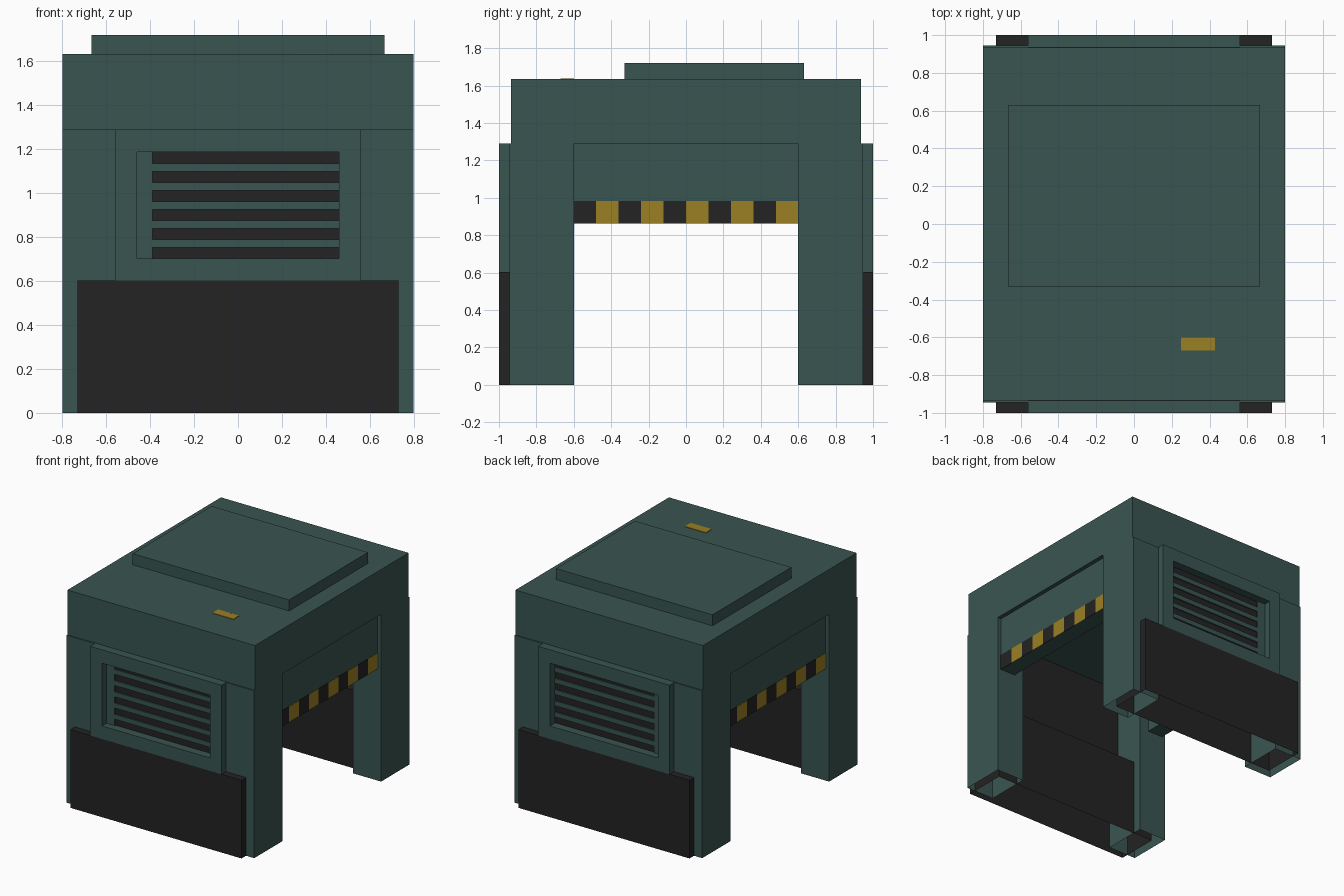
import bpy, bmesh

if "Cube" in bpy.data.objects:
    bpy.data.objects.remove(bpy.data.objects["Cube"])

def material(name, rgb):
    m = bpy.data.materials.new(name)
    m.diffuse_color = (*rgb, 1)
    m.use_nodes = True
    m.node_tree.nodes["Principled BSDF"].inputs["Base Color"].default_value = m.diffuse_color
    return m

TEAL = material("dark teal paint", (0.041, 0.091, 0.081))
BLACK = material("black rubber", (0.0168, 0.0168, 0.0168))
YELLOW = material("hazard yellow", (0.325, 0.215, 0.0175))

def boxes(name, mat, bounds, open_bottom=False):
    """One object made of boxes, each given as two opposite corners."""
    bm = bmesh.new()
    for a, b in bounds:
        verts = bmesh.ops.create_cube(bm, size=1)["verts"]
        for v in verts:
            v.co = [(p + q) / 2 + c * abs(q - p) for p, q, c in zip(a, b, v.co)]
    if open_bottom:
        bm.normal_update()
        down = [f for f in bm.faces if f.normal.z < -0.9]
        bmesh.ops.delete(bm, geom=down, context='FACES')
    mesh = bpy.data.meshes.new(name)
    bm.to_mesh(mesh)
    bm.free()
    mesh.materials.append(mat)
    obj = bpy.data.objects.new(name, mesh)
    bpy.context.collection.objects.link(obj)
    return obj

# upper housing, roof hatch and small roof marker
boxes("upper_housing", TEAL, [((-.8, -.935, 1.29), (.8, .935, 1.635))])
boxes("roof_hatch", TEAL, [((-.667, -.33, 1.635), (.667, .63, 1.72))])
boxes("roof_marker", YELLOW, [((.25, -.67, 1.635), (.43, -.6, 1.639))])

for s, end in ((-1, "front"), (1, "back")):
    # corner legs, hollow and open underneath
    for t, side in ((-1, "left"), (1, "right")):
        boxes(f"{end}_{side}_leg", TEAL,
              [((t * .56, s * .6, 0), (t * .8, s * .945, 1.29))], open_bottom=True)

    # black bumper box passing through the legs
    boxes(f"{end}_bumper", BLACK,
          [((-.73, s * .67, 0), (.73, s * 1.0, .603))], open_bottom=True)

    # black wall behind the vent
    boxes(f"{end}_vent_backing", BLACK,
          [((-.56, s * .85, .6), (.56, s * .936, 1.29))])

    # vent frame with a rectangular opening
    y0, y1 = s * .936, s * 1.0
    boxes(f"{end}_vent_frame", TEAL, [
        ((-.56, y0, .603), (-.46, y1, 1.29)),
        ((.46, y0, .603), (.56, y1, 1.29)),
        ((-.46, y0, .603), (.46, y1, .703)),
        ((-.46, y0, 1.187), (.46, y1, 1.29))])

    # vent slats and the upright bar beside them
    slats = [((-.46, y0, .703), (-.39, s * .945, 1.187))]
    for i in range(5):
        z = .753 + i * .0865
        slats.append(((-.39, y0, z), (.46, s * .945, z + .037)))
    boxes(f"{end}_vent_slats", TEAL, slats)

for t, side in ((-1, "left"), (1, "right")):
    # recessed lintel over each side opening
    boxes(f"{side}_lintel", TEAL, [((t * .64, -.6, .862), (t * .768, .6, 1.29))])

    # hazard stripes along the lintel's lower edge
    for k, (name, mat) in enumerate((("black", BLACK), ("yellow", YELLOW))):
        strips = []
        for i in range(k, 10, 2):
            y = -.6 + .12 * i
            strips.append(((t * .768, t * y, .862), (t * .772, t * (y + .12), .983)))
        boxes(f"{side}_{name}_stripes", mat, strips)
